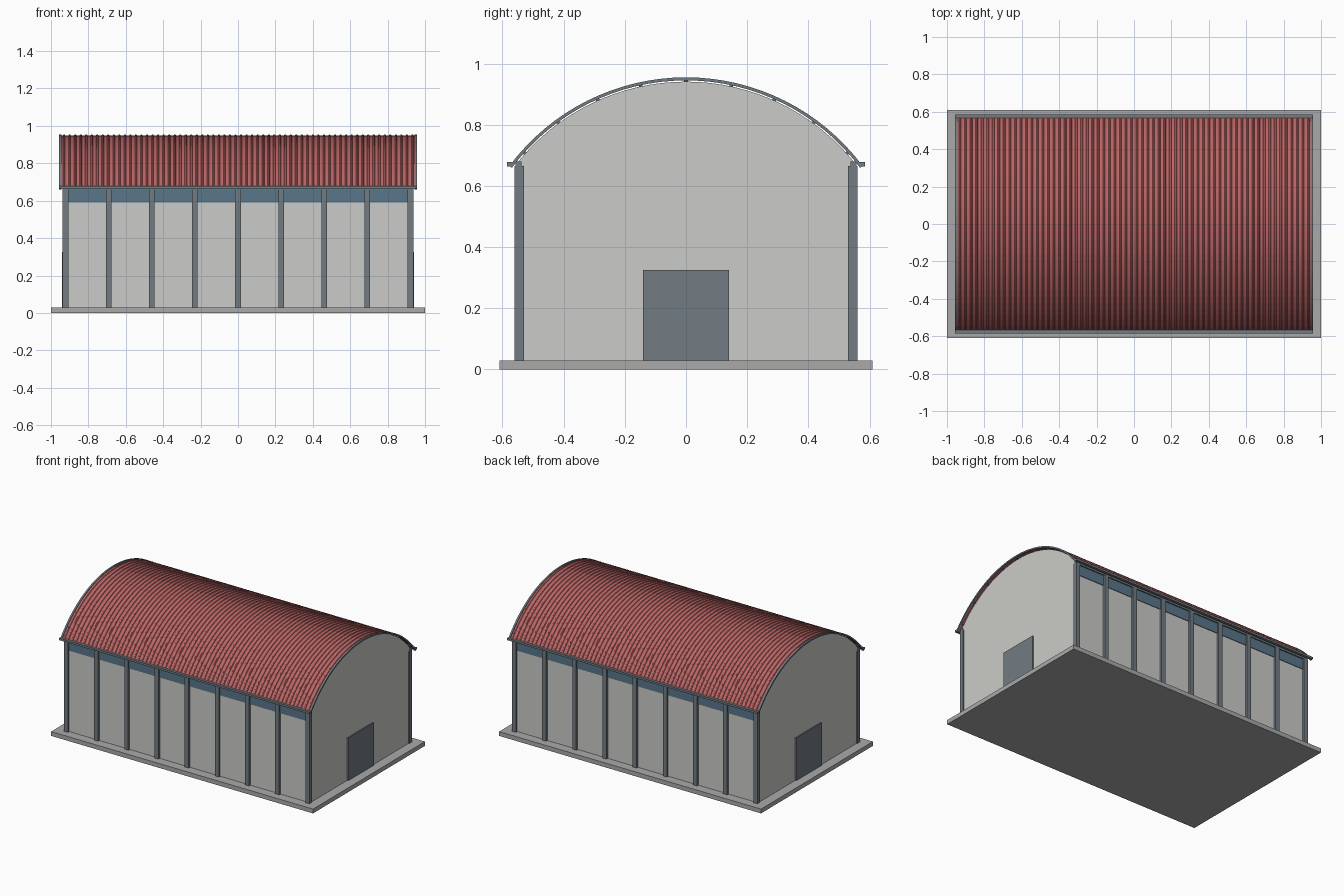
import bpy, bmesh, math

if "Cube" in bpy.data.objects:
    bpy.data.objects.remove(bpy.data.objects["Cube"])


def material(name, rgb):
    m = bpy.data.materials.new(name)
    m.diffuse_color = (*rgb, 1)
    m.use_nodes = True
    m.node_tree.nodes["Principled BSDF"].inputs["Base Color"].default_value = m.diffuse_color
    return m


WALL = material("pale wall", (0.60, 0.60, 0.58))
SLAB = material("concrete", (0.40, 0.40, 0.40))
STEEL = material("blue grey steel", (0.17, 0.20, 0.225))
ROOF = material("red roofing", (0.49, 0.13, 0.13))
GLASS = material("blue glass", (0.10, 0.18, 0.255))

ARC_Z, R = 0.235, 0.72            # roof arc centre height and outer radius
HALF = math.asin(0.572 / R)       # half angle of the roof


def finish(name, bm, mat):
    bmesh.ops.recalc_face_normals(bm, faces=bm.faces)
    me = bpy.data.meshes.new(name)
    bm.to_mesh(me)
    bm.free()
    me.materials.append(mat)
    ob = bpy.data.objects.new(name, me)
    bpy.context.collection.objects.link(ob)
    return ob


def boxes(name, spans, mat):
    """One object from boxes given as (x0, x1, y0, y1, z0, z1)."""
    bm = bmesh.new()
    for x0, x1, y0, y1, z0, z1 in spans:
        vs = bmesh.ops.create_cube(bm, size=1)["verts"]
        for v in vs:
            v.co = ((x0 + x1) / 2 + v.co.x * (x1 - x0),
                    (y0 + y1) / 2 + v.co.y * (y1 - y0),
                    (z0 + z1) / 2 + v.co.z * (z1 - z0))
    return finish(name, bm, mat)


def arc(r, half, n=32):
    return [(r * math.sin(a), ARC_Z + r * math.cos(a))
            for a in (-half + 2 * half * i / n for i in range(n + 1))]


def prism(name, profile, x0, x1, mat):
    """Extrude a (y, z) profile along x."""
    bm = bmesh.new()
    f = bm.faces.new([bm.verts.new((x0, y, z)) for y, z in profile])
    ext = bmesh.ops.extrude_face_region(bm, geom=[f])["geom"]
    bmesh.ops.translate(bm, vec=(x1 - x0, 0, 0),
                        verts=[g for g in ext if isinstance(g, bmesh.types.BMVert)])
    return finish(name, bm, mat)


def both(y0, y1):
    return ((-y1, -y0), (y0, y1))


# Floor slab
boxes("floor_slab", [(-1, 1, -0.61, 0.61, 0, 0.03)], SLAB)

# Long walls, columns and the clerestory window band
boxes("side_walls", [(-0.93, 0.93, a, b, 0.03, 0.665) for a, b in both(0.535, 0.545)], WALL)
cols = [-0.922 + 0.2305 * i for i in range(9)]
boxes("columns", [(x - 0.015, x + 0.015, a, b, 0.03, 0.665)
                  for x in cols for a, b in both(0.53, 0.56)], STEEL)
boxes("clerestory_windows", [(x + 0.015, x + 0.2155, a, b, 0.59, 0.66)
                             for x in cols[:-1] for a, b in both(0.541, 0.549)], GLASS)

# End walls with arched gables and doors
for label, s in (("left", -1), ("right", 1)):
    lower = [(0.545, 0.03), (-0.545, 0.03), (-0.545, 0.67)]
    gable = arc(0.706, math.acos(0.435 / 0.706))
    prism(label + "_end_wall", lower + gable + [(0.545, 0.67)], s * 0.922, s * 0.932, WALL)
    boxes(label + "_door", [tuple(sorted((s * 0.93, s * 0.94))) + (-0.14, 0.14, 0.03, 0.325)], STEEL)
    # Arched edge trim of the roof
    prism(label + "_roof_trim", arc(R, HALF + 0.012) + arc(R - 0.010, HALF + 0.012)[::-1],
          s * 0.944, s * 0.956, STEEL)

# Eaves beams and gutters
boxes("eaves_beams", [(-0.937, 0.937, a, b, 0.66, 0.68) for a, b in both(0.537, 0.557)], STEEL)
boxes("gutters", [(-0.956, 0.956, a, b, 0.664, 0.678) for a, b in both(0.568, 0.586)], STEEL)

# Purlins under the roof sheet
bm = bmesh.new()
for i in range(-4, 5):
    a = 0.21 * i
    vs = bmesh.ops.create_cube(bm, size=1)["verts"]
    for v in vs:
        t, r = v.co.y * 0.012, R - 0.012 + v.co.z * 0.007
        v.co = (v.co.x * 1.89,
                r * math.sin(a) + t * math.cos(a),
                ARC_Z + r * math.cos(a) - t * math.sin(a))
finish("purlins", bm, STEEL)

# Ribbed roof sheet: trapezoid ribs swept over the arc
ribs, x_end = 64, 0.946
pitch = 2 * x_end / ribs
section = [(-x_end, 0)]
for i in range(ribs):
    for f, h in ((0.35, 0), (0.45, 1), (0.65, 1), (0.75, 0)):
        section.append((-x_end + (i + f) * pitch, h * 0.004))
section.append((x_end, 0))
bm = bmesh.new()
rows = []
for y, z in arc(1, HALF):
    row = []
    for x, h in section:
        r = R - 0.005 + h
        row.append(bm.verts.new((x, y * r, ARC_Z + (z - ARC_Z) * r)))
    rows.append(row)
for p, q in zip(rows, rows[1:]):
    for i in range(len(section) - 1):
        bm.faces.new((p[i], p[i + 1], q[i + 1], q[i]))
sheet = finish("roof_sheet", bm, ROOF)
# make the sheet thin but solid, thickening towards the inside
if sheet.data.polygons[len(sheet.data.polygons) // 2].normal.z < 0:
    sheet.data.flip_normals()
solid = sheet.modifiers.new("thickness", 'SOLIDIFY')
solid.thickness = 0.003
solid.offset = -1
